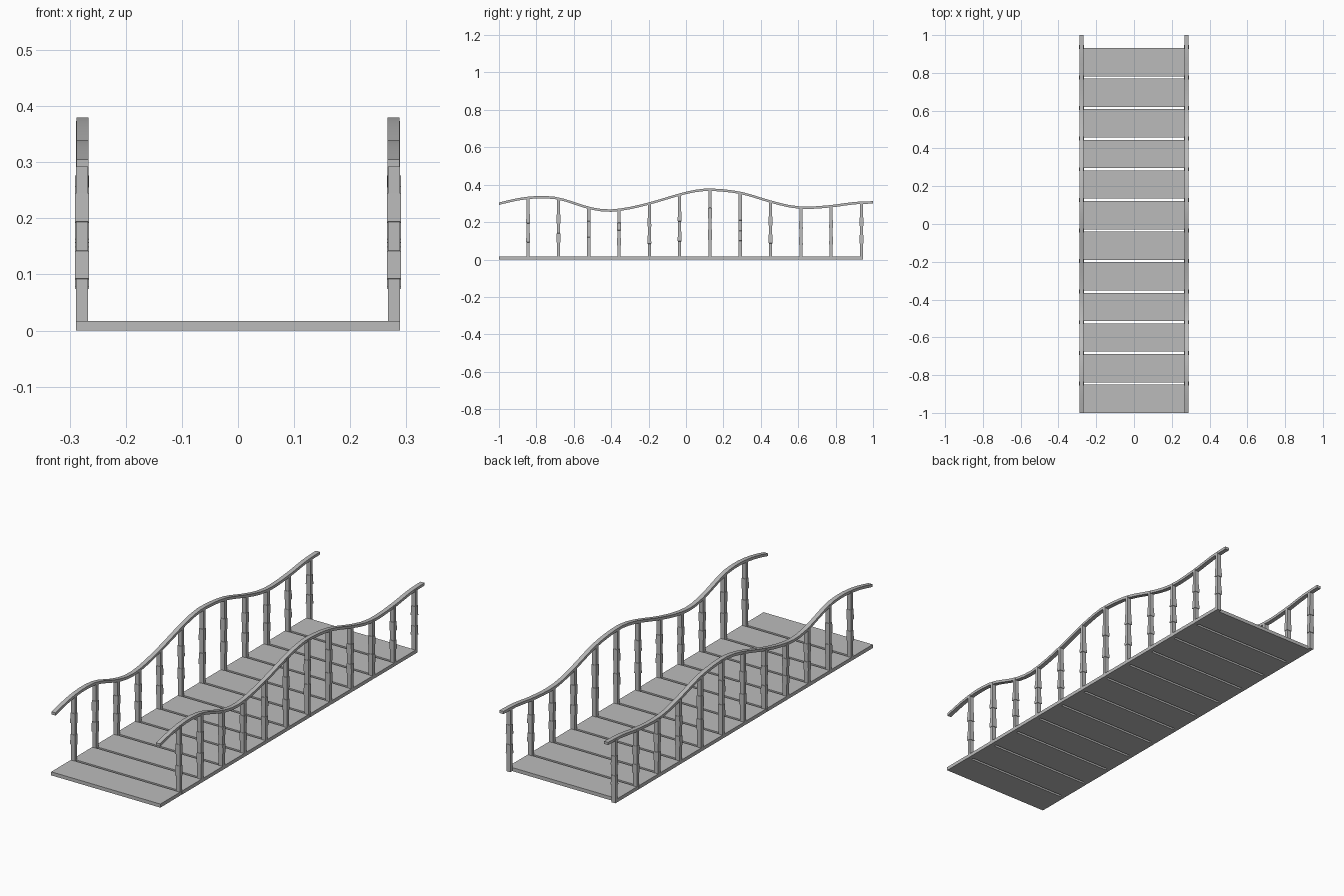
import bpy, bmesh

cube = bpy.data.objects.get("Cube")
if cube:
    bpy.data.objects.remove(cube, do_unlink=True)

grey = bpy.data.materials.new("plain_grey")
grey.use_nodes = True
COLOUR = (0.5, 0.5, 0.5, 1)
grey.diffuse_color = COLOUR
grey.node_tree.nodes["Principled BSDF"].inputs["Base Color"].default_value = COLOUR

PLANKS, PITCH, PLANK_LENGTH, PLANK_TOP = 12, 0.162, 0.15, 0.017
HALF_WIDTH, RAIL_X = 0.289, 0.278
RAIL_WIDTH, RAIL_THICK = 0.021, 0.013

# Rail top line as (y, z) points
WAVE = [(-1.0, 0.305), (-0.9, 0.328), (-0.79, 0.340), (-0.68, 0.332),
        (-0.52, 0.283), (-0.42, 0.268), (-0.32, 0.278), (-0.19, 0.308),
        (-0.03, 0.355), (0.05, 0.373), (0.13, 0.380), (0.29, 0.363),
        (0.45, 0.317), (0.55, 0.292), (0.64, 0.283), (0.78, 0.292),
        (0.9, 0.308), (1.0, 0.312)]


def slope(i):
    a, b = WAVE[max(i - 1, 0)], WAVE[min(i + 1, len(WAVE) - 1)]
    return (b[1] - a[1]) / (b[0] - a[0])


def rail_top(y):
    """Smooth Hermite interpolation of the rail height."""
    i = max(k for k in range(len(WAVE) - 1) if k == 0 or WAVE[k][0] <= y)
    (y0, z0), (y1, z1) = WAVE[i], WAVE[i + 1]
    h = y1 - y0
    t = (y - y0) / h
    s = t * t * (3 - 2 * t)
    return (z0 * (1 - s) + z1 * s + h * slope(i) * t * (1 - t) ** 2
            - h * slope(i + 1) * t * t * (1 - t))


def loft(name, rings):
    """Skin a list of four-cornered rings and cap both ends."""
    bm = bmesh.new()
    loops = [[bm.verts.new(p) for p in ring] for ring in rings]
    for a, b in zip(loops, loops[1:]):
        for k in range(4):
            n = (k + 1) % 4
            bm.faces.new((a[k], a[n], b[n], b[k]))
    bm.faces.new(loops[0])
    bm.faces.new(loops[-1])
    bmesh.ops.recalc_face_normals(bm, faces=bm.faces)
    mesh = bpy.data.meshes.new(name)
    bm.to_mesh(mesh)
    bm.free()
    mesh.materials.append(grey)
    obj = bpy.data.objects.new(name, mesh)
    bpy.context.collection.objects.link(obj)
    return obj


def flat_ring(x, y, z, hx, hy):
    return [(x - hx, y - hy, z), (x + hx, y - hy, z),
            (x + hx, y + hy, z), (x - hx, y + hy, z)]


# Walkway planks
for i in range(PLANKS):
    mid = -1 + PITCH * i + PLANK_LENGTH / 2
    loft(f"plank_{i + 1}", [flat_ring(0, mid, z, HALF_WIDTH, PLANK_LENGTH / 2)
                            for z in (0, PLANK_TOP)])

# Baluster profile: fraction of height, scale of the section
PROFILE = [(0, 1), (0.28, 1), (0.282, 1.22), (0.43, 1.15), (0.432, 1),
           (0.588, 1), (0.59, 1.22), (0.74, 1.15), (0.742, 1), (1, 1)]

for side, sx in (("left", 1), ("right", -1)):
    # Balusters standing in the gaps between planks
    for i in range(PLANKS):
        y = -1 + PITCH * (i + 1) - 0.006
        height = rail_top(y) - RAIL_THICK / 2
        loft(f"baluster_{side}_{i + 1}",
             [flat_ring(sx * RAIL_X, y, f * height, 0.0105 * s, 0.0085 * s)
              for f, s in PROFILE])

    # Waving handrail
    rings = []
    steps = 40
    for k in range(steps + 1):
        y = -1 + 2 * k / steps
        z, h = rail_top(y), RAIL_WIDTH / 2
        x = sx * (RAIL_X - 0.001)
        rings.append([(x - h, y, z - RAIL_THICK), (x + h, y, z - RAIL_THICK),
                      (x + h, y, z), (x - h, y, z)])
    rail = loft(f"handrail_{side}", rings)
    bpy.ops.object.select_all(action="DESELECT")
    rail.select_set(True)
    bpy.context.view_layer.objects.active = rail
    bpy.ops.object.shade_smooth_by_angle()
